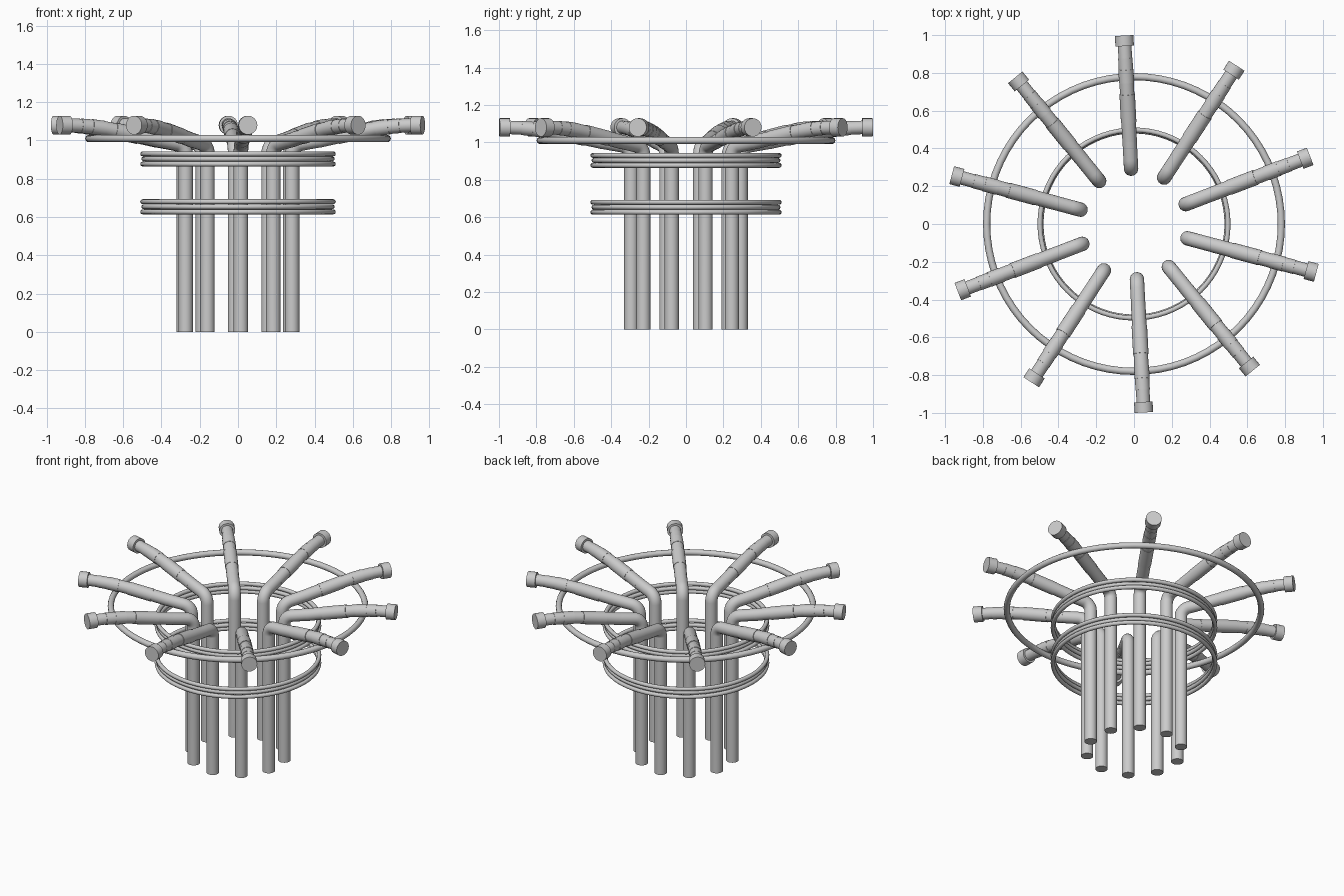
import bpy, bmesh
from math import radians, sin, cos, pi
from mathutils import Vector, Matrix

if "Cube" in bpy.data.objects:
    bpy.data.objects.remove(bpy.data.objects["Cube"])

ARMS, START = 10, radians(93)


def finish(bm, name):
    me = bpy.data.meshes.new(name)
    bmesh.ops.recalc_face_normals(bm, faces=bm.faces)
    bm.to_mesh(me)
    bm.free()
    ob = bpy.data.objects.new(name, me)
    bpy.context.collection.objects.link(ob)
    me.shade_smooth()
    me.set_sharp_from_angle(angle=radians(35))
    return ob


def tube(bm, path, rad, sides=20):
    """Capped tube along (radius, height) points in the XZ plane."""
    pts = [Vector((r, 0, z)) for r, z in path]
    rings = []
    for i, p in enumerate(pts):
        a = (p - pts[i - 1]).normalized() if i else Vector()
        b = (pts[i + 1] - p).normalized() if i < len(pts) - 1 else Vector()
        t = (a + b).normalized()
        n = Vector((t.z, 0, -t.x))
        rings.append([bm.verts.new(p + rad * (cos(2 * pi * k / sides) * n
                      + sin(2 * pi * k / sides) * Vector((0, 1, 0)))) for k in range(sides)])
    for r0, r1 in zip(rings, rings[1:]):
        for k in range(sides):
            j = (k + 1) % sides
            bm.faces.new((r0[k], r0[j], r1[j], r1[k]))
    bm.faces.new(rings[0])
    bm.faces.new(rings[-1])


def ring(name, R, r, z):
    bm = bmesh.new()
    n, m = 72, 12
    v = [[bm.verts.new(((R + r * cos(2 * pi * j / m)) * cos(2 * pi * i / n),
                        (R + r * cos(2 * pi * j / m)) * sin(2 * pi * i / n),
                        z + r * sin(2 * pi * j / m))) for j in range(m)] for i in range(n)]
    for i in range(n):
        for j in range(m):
            bm.faces.new((v[i][j], v[i - 1][j], v[i - 1][j - 1], v[i][j - 1]))
    finish(bm, name)


# Upright post with rounded bend running into the arm
elbow = [(0.353 - 0.06 * cos(t), 0.925 + 0.06 * sin(t))
         for t in [radians(a) for a in range(0, 81, 10)]]
post_path = [(0.293, 0)] + elbow + [(0.47, 1.007)]

# Arm sleeves: start, end, radius
sleeves = [((0.44, 1.001), (0.56, 1.027), 0.0385), ((0.54, 1.022), (0.69, 1.053), 0.041),
           ((0.68, 1.051), (0.76, 1.065), 0.038), ((0.75, 1.063), (0.82, 1.072), 0.040),
           ((0.81, 1.071), (0.88, 1.077), 0.038), ((0.87, 1.077), (0.95, 1.080), 0.036)]

for i in range(ARMS):
    turn = Matrix.Rotation(START + i * 2 * pi / ARMS, 4, 'Z')
    bm = bmesh.new()
    tube(bm, post_path, 0.038)
    finish(bm, f"post_{i + 1}").matrix_world = turn
    bm = bmesh.new()
    for a, b, rad in sleeves:
        tube(bm, [a, b], rad)
    finish(bm, f"arm_sleeves_{i + 1}").matrix_world = turn
    bm = bmesh.new()
    tube(bm, [(0.943, 1.08), (0.999, 1.08)], 0.049, 24)
    finish(bm, f"end_cap_{i + 1}").matrix_world = turn

# Support hoops
ring("outer_hoop", 0.78, 0.019, 1.01)
for n, z in (("upper", 0.93), ("lower", 0.68)):
    for k, R in enumerate((0.498, 0.492, 0.498)):
        ring(f"{n}_hoop_{k + 1}", R, 0.013, z - 0.0265 * k)
